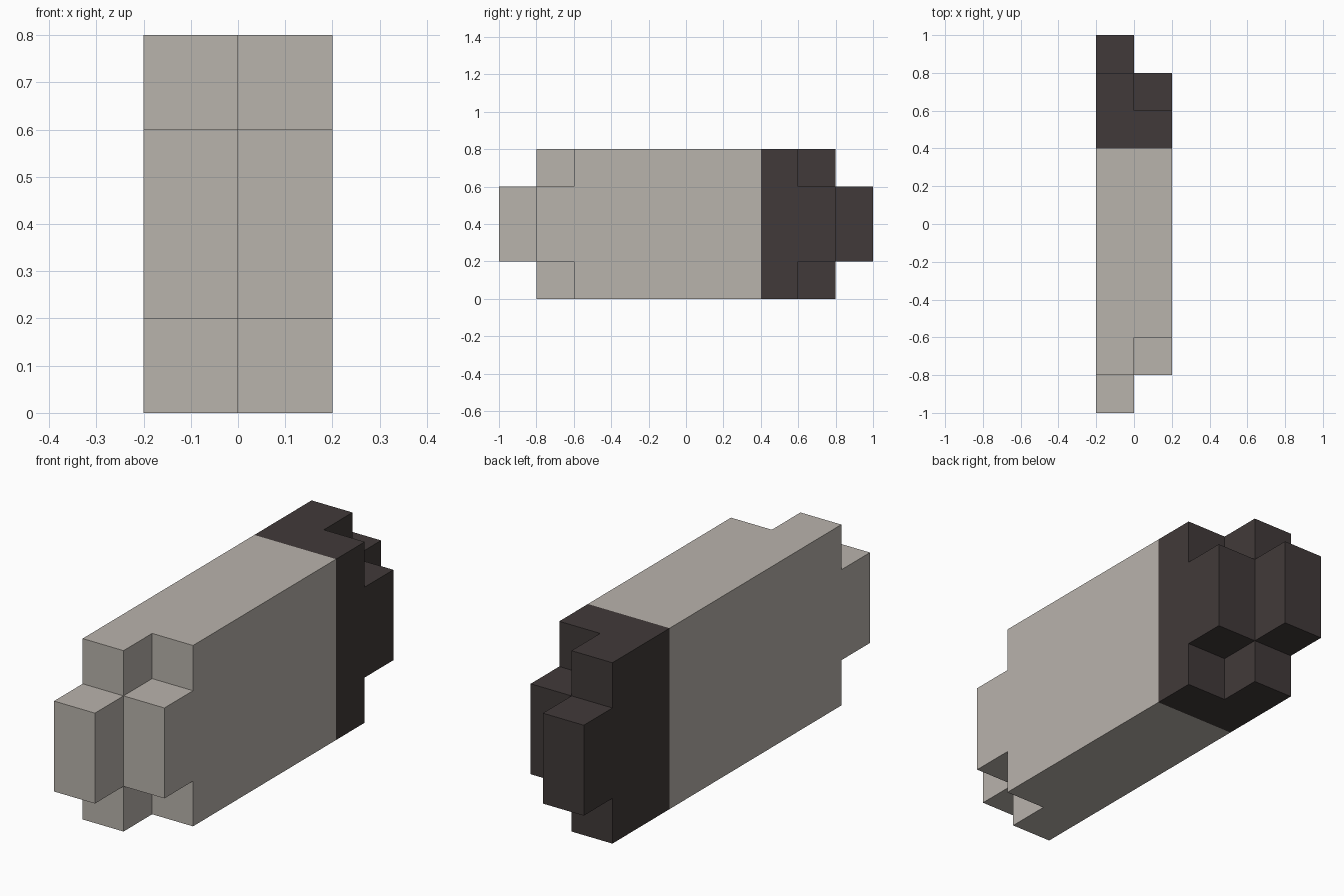
import bpy
import bmesh
from mathutils import Vector

old = bpy.data.objects.get("Cube")
if old:
    bpy.data.objects.remove(old, do_unlink=True)

STEP = 0.2   # size of one block
JOINT = 2    # block row where the dark end begins


def make_material(name, color):
    mat = bpy.data.materials.new(name)
    mat.use_nodes = True
    mat.diffuse_color = color
    mat.node_tree.nodes["Principled BSDF"].inputs["Base Color"].default_value = color
    return mat


def filled(cell):
    """Stepped rule: each column is shorter on the left half and at top and bottom."""
    i, j, k = cell
    if i not in (-1, 0) or k not in range(4):
        return False
    reach = 5 - (i == 0) - (k in (0, 3))
    return -reach <= j < reach


def build_part(name, rows, mat):
    """Make the outer skin of the blocks in the given rows along y."""
    bm = bmesh.new()
    for i in (-1, 0):
        for j in rows:
            for k in range(4):
                if not filled((i, j, k)):
                    continue
                center = Vector((i, j, k)) + Vector((0.5, 0.5, 0.5))
                for axis in range(3):
                    for sign in (-1, 1):
                        n = Vector((0, 0, 0))
                        n[axis] = sign
                        if filled((i + int(n.x), j + int(n.y), k + int(n.z))):
                            continue
                        u = Vector((0, 0, 0))
                        u[(axis + 1) % 3] = 0.5
                        v = n.cross(u)
                        mid = center + n * 0.5
                        corners = (mid - u - v, mid + u - v, mid + u + v, mid - u + v)
                        bm.faces.new([bm.verts.new(c * STEP) for c in corners])
    # Weld the blocks and merge flat areas into single faces
    bmesh.ops.remove_doubles(bm, verts=bm.verts, dist=0.001)
    bmesh.ops.dissolve_limit(bm, angle_limit=0.01, verts=bm.verts, edges=bm.edges)
    mesh = bpy.data.meshes.new(name)
    bm.to_mesh(mesh)
    bm.free()
    mesh.materials.append(mat)
    obj = bpy.data.objects.new(name, mesh)
    bpy.context.collection.objects.link(obj)


# Pale main body with a stepped front, and the dark stepped back end
build_part("body", range(-5, JOINT), make_material("pale_grey", (0.485, 0.451, 0.413, 1)))
build_part("back_end", range(JOINT, 5), make_material("dark_brown", (0.053, 0.042, 0.041, 1)))
